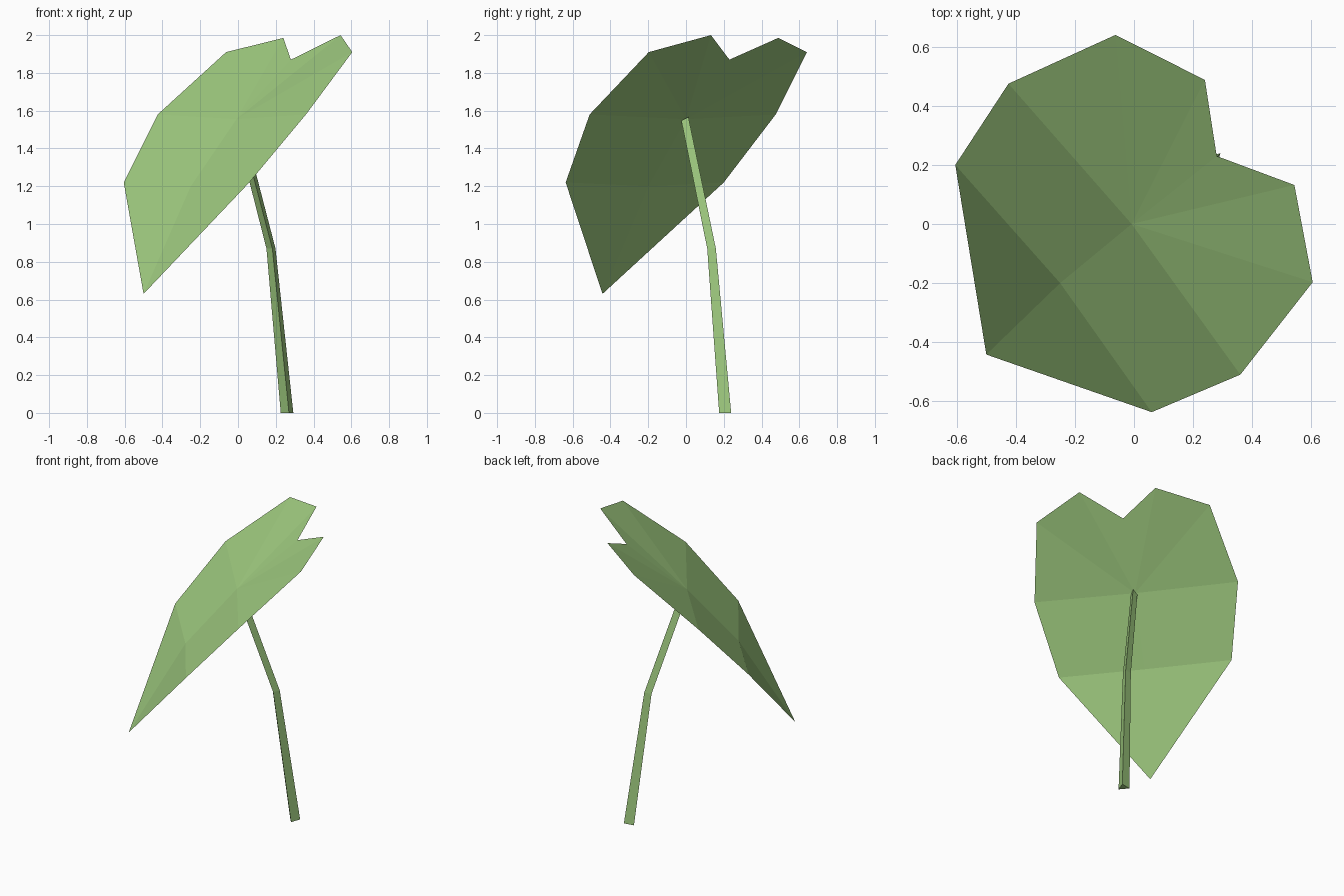
import bpy, math

if "Cube" in bpy.data.objects:
    bpy.data.objects.remove(bpy.data.objects["Cube"])

def material(name, rgb):
    m = bpy.data.materials.new(name)
    m.diffuse_color = (*rgb, 1)
    m.use_nodes = True
    m.node_tree.nodes["Principled BSDF"].inputs["Base Color"].default_value = m.diffuse_color
    return m

def add_mesh(name, verts, faces, mat):
    me = bpy.data.meshes.new(name)
    me.from_pydata(verts, [], faces)
    me.materials.append(mat)
    ob = bpy.data.objects.new(name, me)
    bpy.context.collection.objects.link(ob)
    return ob

green = material("leaf green", (0.35, 0.60, 0.215))

# Leaf blade: midrib from tip to notch, then the left and right edges
midrib = [(-0.50, -0.442, 0.63), (-0.25, -0.20, 1.20), (-0.008, 0.0, 1.555), (0.28, 0.23, 1.87)]
left = [(-0.605, 0.20, 1.22), (-0.425, 0.475, 1.58), (-0.063, 0.64, 1.91), (0.24, 0.488, 1.985)]
right = [(0.06, -0.637, 1.22), (0.36, -0.51, 1.58), (0.605, -0.197, 1.91), (0.543, 0.132, 2.0)]

# Each half is a tip triangle, a middle panel and a lobe fanned from the stem joint
faces = []
for first, flip in ((4, True), (8, False)):
    a, b, c, d = range(first, first + 4)
    for f in ((0, a, 1), (1, a, b, 2), (2, b, c), (2, c, d), (2, d, 3)):
        faces.append(f[::-1] if flip else f)
add_mesh("leaf_blade", midrib + left + right, faces, green)

# Bent three-sided stem: x, y, z, radius; the top ring follows the leaf slope
rings = [(0.263, 0.214, 0.0, 0.039, 0.0),
         (0.177, 0.14, 0.87, 0.028, 0.0),
         (0.0, -0.002, 1.553, 0.023, 0.6)]
verts = []
for x, y, z, r, slope in rings:
    for deg in (40, 160, 280):
        dx, dy = r * math.cos(math.radians(deg)), r * math.sin(math.radians(deg))
        verts.append((x + dx, y + dy, z + slope * (0.78 * dx + 0.62 * dy)))
faces = [(2, 1, 0), (6, 7, 8)]
for k in (0, 3):
    for i in range(3):
        j = (i + 1) % 3
        faces.append((k + i, k + j, k + 3 + j, k + 3 + i))
add_mesh("stem", verts, faces, green)
